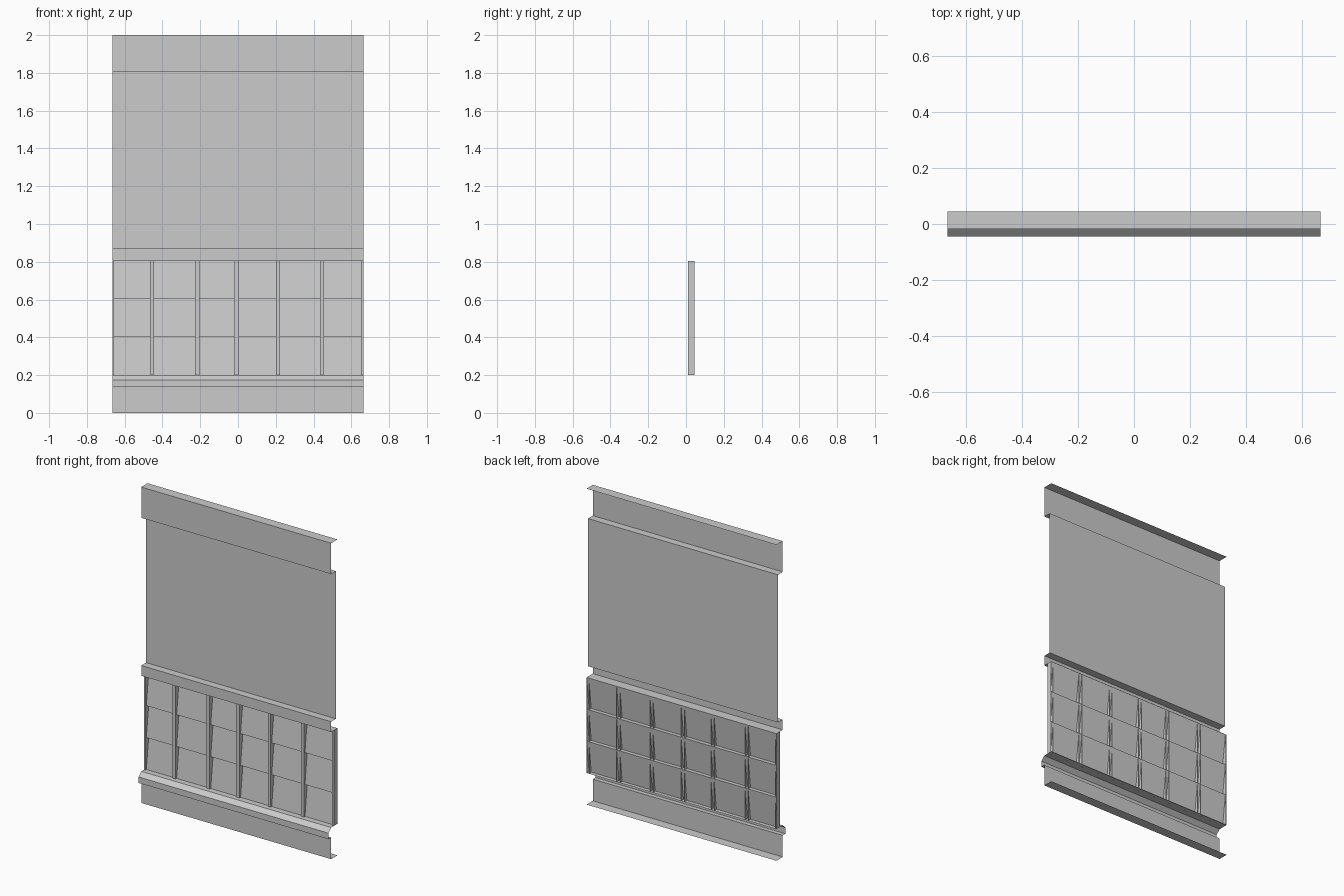
import bpy, bmesh

if "Cube" in bpy.data.objects:
    bpy.data.objects.remove(bpy.data.objects["Cube"])

W = 0.665            # half width of the wall section
FRONT, BACK = -0.018, 0.045


def sheet(name, profile, x0=-W, x1=W):
    """Sweep an open (y, z) profile along x; listed top to bottom it faces front."""
    bm = bmesh.new()
    rows = [(bm.verts.new((x0, y, z)), bm.verts.new((x1, y, z))) for y, z in profile]
    for (a, b), (c, d) in zip(rows, rows[1:]):
        bm.faces.new((a, c, d, b))
    finish(name, bm)


def finish(name, bm):
    me = bpy.data.meshes.new(name)
    bm.to_mesh(me)
    bm.free()
    ob = bpy.data.objects.new(name, me)
    bpy.context.collection.objects.link(ob)


# top band, recessed upper panel and chair rail
sheet("upper_wall", [(BACK, 2), (FRONT, 2), (FRONT, 1.805), (0.03, 1.805),
                     (0.03, 0.87), (FRONT, 0.87), (FRONT, 0.805), (BACK, 0.805)])

# three overlapping boards, each leaning back towards its top
boards = []
for i in range(3):
    top = 0.805 - 0.2017 * i
    boards += [(0.044, top), (0.02, top - 0.2017)]
sheet("clapboards", boards)

# skirting with sloped moulding
sheet("skirting", [(BACK, 0.2), (FRONT, 0.2), (-0.045, 0.175), (-0.045, 0.137),
                   (FRONT, 0.137), (FRONT, 0), (BACK, 0)])

# vertical battens over the boards, open at the back
for k, (x0, x1) in enumerate([(-W, -0.656), (-0.466, -0.444), (-0.227, -0.205),
                              (-0.02, 0.004), (0.202, 0.222), (0.433, 0.455),
                              (0.65, W)]):
    bm = bmesh.new()
    plan = [(x0, 0.044), (x0, 0.01), (x1, 0.01), (x1, 0.044)]
    cols = [(bm.verts.new((x, y, 0.2)), bm.verts.new((x, y, 0.805))) for x, y in plan]
    for (a, b), (c, d) in zip(cols, cols[1:]):
        bm.faces.new((a, c, d, b))
    finish(f"batten_{k + 1}", bm)
